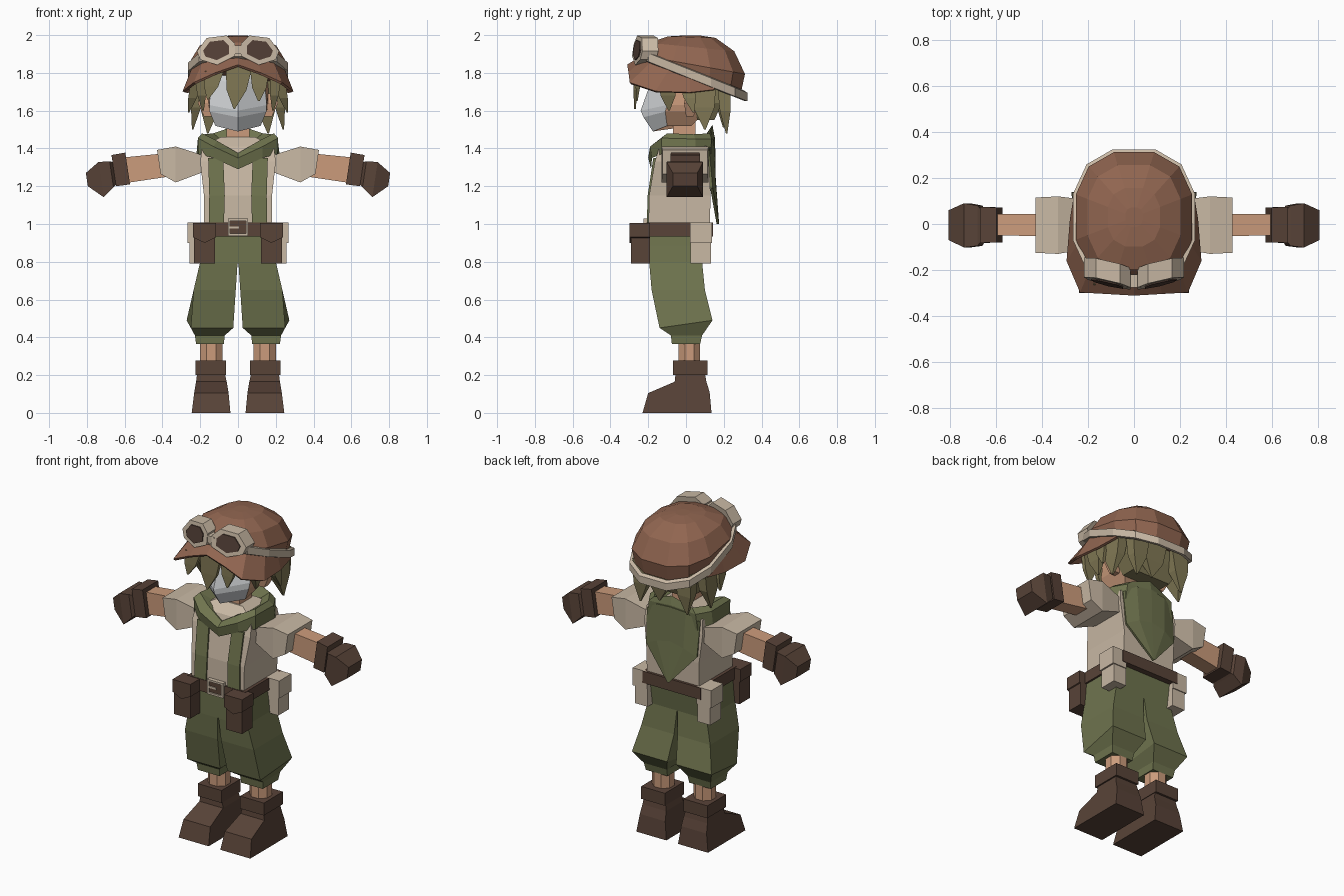
import bpy
import bmesh
import math

if "Cube" in bpy.data.objects:
    bpy.data.objects.remove(bpy.data.objects["Cube"], do_unlink=True)


def material(name, r, g, b):
    mat = bpy.data.materials.new(name)
    mat.use_nodes = True
    mat.diffuse_color = (r, g, b, 1)
    mat.node_tree.nodes["Principled BSDF"].inputs["Base Color"].default_value = (r, g, b, 1)
    return mat


leather = material("dark leather", .098, .056, .039)
hat_brown = material("hat brown", .28, .13, .08)
green = material("olive green", .16, .175, .077)
cream = material("cream cloth", .58, .48, .37)
skin = material("skin", .6, .33, .2)
hair = material("khaki hair", .22, .19, .09)
pale = material("pale face", .68, .7, .72)
lens_dark = material("dark lens", .085, .05, .037)


def loft(name, rings, mat, mirror=False, caps=True, closed=True, thick=0):
    """Skin a list of equal rings, optionally mirrored to the other side."""
    bm = bmesh.new()
    rows = [[bm.verts.new(p) for p in ring] for ring in rings]
    n = len(rows[0])
    for low, high in zip(rows, rows[1:]):
        for i in range(n if closed else n - 1):
            j = (i + 1) % n
            bm.faces.new((low[i], low[j], high[j], high[i]))
    if caps and closed:
        bm.faces.new(rows[0][::-1])
        bm.faces.new(rows[-1])
    bmesh.ops.recalc_face_normals(bm, faces=bm.faces)
    mesh = bpy.data.meshes.new(name)
    bm.to_mesh(mesh)
    bm.free()
    mesh.materials.append(mat)
    ob = bpy.data.objects.new(name, mesh)
    bpy.context.collection.objects.link(ob)
    if thick:
        mod = ob.modifiers.new("thickness", "SOLIDIFY")
        mod.thickness = thick
        mod.offset = 0
    if mirror:
        ob.modifiers.new("mirror", "MIRROR").use_mirror_merge = False
    return ob


def flat(x0, x1, y0, y1, z):
    return [(x0, y0, z), (x1, y0, z), (x1, y1, z), (x0, y1, z)]


def wide(x, y0, y1, z):
    return flat(-x, x, y0, y1, z)


def arm(x, y0, y1, z0, z1, lean=.15):
    """Cross-section of the arm, leaning with its droop."""
    return [(x + lean * (z - 1.3), y, z) for y, z in ((y0, z0), (y1, z0), (y1, z1), (y0, z1))]


def box(name, x0, x1, y0, y1, z0, z1, mat, mirror=False):
    return loft(name, [flat(x0, x1, y0, y1, z0), flat(x0, x1, y0, y1, z1)], mat, mirror)


def plate(name, outline, y0, y1, mat, mirror=False):
    return loft(name, [[(x, y, z) for x, z in outline] for y in (y0, y1)], mat, mirror)


def sym(half):
    """Complete a front-to-back half path into a full ring."""
    return half + [(-x, y, z) for x, y, z in reversed(half) if x > 0]


def open_sym(half):
    return [(-x, y, z) for x, y, z in reversed(half) if x > 0] + half


def spike(name, base, half_x, half_y, tip, mirror=False):
    x, y, z = base
    a, b, c = tip
    t = .004
    mid = flat((x + a) / 2 - half_x * .75, (x + a) / 2 + half_x * .75,
               (y + b) / 2 - half_y * .8, (y + b) / 2 + half_y * .8, z * .45 + c * .55)
    loft(name, [flat(x - half_x, x + half_x, y - half_y, y + half_y, z), mid,
                flat(a - t, a + t, b - t, b + t, c)], hair, mirror)


# Boots
sole = flat(.04, .245, -.23, .135, 0)
toe = [(.05, -.2, .105), (.232, -.2, .105), (.228, .125, .11), (.055, .125, .11)]
loft("boot", [sole, toe, flat(.06, .222, -.06, .108, .165), flat(.07, .216, -.055, .1, .21)],
     leather, True)
box("boot_cuff", .064, .226, -.07, .115, .2, .277, leather, True)

# Lower legs
loft("shin", [[(.142 + .065 * math.cos(k * math.pi / 4 + .39),
                .018 + .062 * math.sin(k * math.pi / 4 + .39), z) for k in range(8)]
              for z in (.25, .42)], skin, True)

# Baggy trousers
bag = [(.025, -.14, .45), (.25, -.14, .45), (.272, .14, .49), (.03, .14, .49)]
loft("trouser_leg", [flat(.075, .222, -.075, .075, .365), flat(.07, .228, -.08, .085, .41), bag,
                     flat(.012, .235, -.182, .1, .65), flat(.002, .2, -.195, .085, .8),
                     flat(0, .19, -.195, .1, .9)], green, True)
loft("trouser_hips", [wide(.197, -.196, .085, .79), wide(.187, -.2, .11, .96)], green)

# Shirt
loft("shirt", [wide(.178, -.2, .125, .94), wide(.18, -.195, .13, 1.15), wide(.2, -.165, .122, 1.33),
               wide(.19, -.14, .11, 1.41), wide(.09, -.08, .07, 1.46)], cream)
loft("sleeve", [arm(.17, -.1, .1, 1.28, 1.36, 0), arm(.33, -.13, .12, 1.22, 1.41, 0),
                arm(.415, -.125, .115, 1.265, 1.392)], cream, True)
loft("suspender", [flat(.075, .155, -.208, -.18, .98), flat(.07, .152, -.203, -.17, 1.15),
                   flat(.078, .158, -.173, -.14, 1.35)], green, True)

# Arms and gloves
loft("forearm", [arm(.38, -.052, .045, 1.25, 1.374), arm(.62, -.05, .042, 1.215, 1.35)], skin, True)
loft("glove_cuff", [arm(.585, -.08, .072, 1.21, 1.378), arm(.66, -.082, .074, 1.2, 1.365)],
     leather, True)
loft("glove_hand", [arm(.65, -.06, .05, 1.215, 1.325), arm(.675, -.095, .08, 1.195, 1.332),
                    arm(.735, -.102, .09, 1.142, 1.328), arm(.81, -.07, .06, 1.2, 1.27)],
     leather, True)

# Belt, buckle and pouches
loft("belt", [wide(.2, -.212, .142, .935), wide(.198, -.21, .142, 1.008)], leather)
box("buckle_side", .042, .054, -.225, -.2, .937, 1.028, cream, True)
for z in (.937, 1.016):
    box("buckle_bar", -.054, .054, -.225, -.2, z, z + .012, cream)
box("buckle_plate", -.044, .044, -.216, -.2, .945, 1.02, leather)
box("buckle_prong", -.044, .005, -.222, -.2, .975, .987, cream)
box("front_pouch", .122, .232, -.292, -.19, .79, .99, leather, True)
plate("front_pouch_flap", [(.116, 1.006), (.238, 1.006), (.238, .93), (.177, .9), (.116, .93)],
      -.3, -.19, leather, True)
box("side_pouch", .17, .258, .025, .132, .79, .99, cream, True)
box("side_pouch_flap", .17, .268, .02, .138, .9, 1.008, cream, True)

# Scarf with a pointed back
loft("scarf", [sym(r) for r in (
    [(0, -.185, 1.29), (.13, -.18, 1.35), (.21, -.13, 1.37), (.22, .05, 1.37), (.17, .13, 1.35), (0, .145, 1.34)],
    [(0, -.2, 1.35), (.13, -.19, 1.41), (.212, -.13, 1.455), (.21, .05, 1.45), (.16, .135, 1.45), (0, .15, 1.47)],
    [(0, -.16, 1.375), (.11, -.14, 1.44), (.19, -.1, 1.48), (.18, .04, 1.475), (.13, .125, 1.48), (0, .14, 1.525)],
    [(0, -.1, 1.36), (.06, -.08, 1.41), (.1, -.05, 1.42), (.1, .03, 1.42), (.06, .07, 1.42), (0, .08, 1.42)])],
    green, caps=False)
loft("scarf_tail", [open_sym(r) for r in (
    [(0, .147, 1.46), (.1, .14, 1.45), (.18, .115, 1.4)],
    [(0, .15, 1.25), (.09, .15, 1.23), (.172, .135, 1.19)],
    [(0, .168, 1.0), (.004, .168, 1.003), (.008, .168, 1.006)])],
    green, closed=False, thick=.014)

# Neck and head, pale on the faces turned forward
box("neck", -.06, .06, -.07, .05, 1.4, 1.56, skin)
head = loft("head", [sym([(0, f, z), (s, g, z + .03), (b, y, z + .03)]) for f, z, s, g, b, y in (
    (-.175, 1.49, .12, -.1, .09, .03), (-.225, 1.565, .15, -.11, .15, .1),
    (-.24, 1.6, .152, -.1, .165, .12), (-.19, 1.74, .14, -.1, .17, .14),
    (-.17, 1.8, .13, -.1, .16, .14))], skin)
head.data.materials.append(pale)
for face in head.data.polygons:
    if face.center.y < -.11 and face.normal.y < -.2:
        face.material_index = 1
loft("ear", [flat(.14, .18, 0, .04, 1.57), flat(.14, .212, -.01, .07, 1.64),
             flat(.14, .2, 0, .06, 1.69)], skin, True)

# Hair
loft("back_hair", [wide(.13, .06, .15, 1.55), wide(.178, .04, .19, 1.64), wide(.19, .02, .22, 1.76)], hair)
spike("fringe_middle", (.005, -.265, 1.83), .07, .014, (-.02, -.27, 1.61))
spike("fringe_left", (.115, -.25, 1.81), .05, .014, (.11, -.26, 1.65))
spike("fringe_right", (-.125, -.25, 1.81), .05, .014, (-.16, -.26, 1.66))
spike("temple_lock", (.2, -.1, 1.78), .03, .05, (.185, -.09, 1.6), True)
spike("side_lock", (.205, .09, 1.76), .035, .07, (.24, .1, 1.5), True)
spike("rear_lock", (.14, .2, 1.74), .06, .035, (.16, .215, 1.48), True)
spike("outer_lock", (.22, .0, 1.76), .03, .04, (.262, .04, 1.59), True)
spike("nape_lock", (.03, .19, 1.72), .08, .035, (.04, .2, 1.51))


# Tilted cap
def oval(scale, z, tilt):
    ring = []
    for k in range(12):
        a = math.radians(15 + 30 * k)
        c, s = math.cos(a), math.sin(a)
        x = math.copysign(abs(c) ** .8, c) * .26 * scale
        y = .03 + math.copysign(abs(s) ** .8, s) * .29 * scale
        ring.append((x, y, z - tilt * y))
    return ring


loft("cap_crown", [oval(.93, 1.76, .2), oval(1, 1.85, .18), oval(.8, 1.94, .1),
                   oval(.45, 1.99, .03), oval(.15, 1.998, 0)], hat_brown)
loft("cap_brim", [open_sym(r) for r in (
    [(0, -.225, 1.89), (.1, -.22, 1.875), (.18, -.175, 1.86), (.235, -.08, 1.83), (.245, .02, 1.8), (.245, .14, 1.75)],
    [(0, -.307, 1.838), (.12, -.3, 1.795), (.23, -.295, 1.745), (.287, -.16, 1.7), (.272, .02, 1.695), (.25, .15, 1.71)])],
    hat_brown, closed=False, thick=.014)

# Goggles and strap
loft("goggle_strap", [oval(.98, 1.775, .4), oval(1.045, 1.78, .4), oval(1.045, 1.825, .4),
                      oval(.98, 1.83, .4)], cream, caps=False)
outline = [(.015, 1.89), (.015, 1.955), (.06, 1.998), (.165, 1.985), (.218, 1.915), (.2, 1.87), (.11, 1.842)]


def goggle(name, scale, front, back, mat):
    rings = []
    for y in (front, back):
        pts = [(.115 + (x - .115) * scale, 1.922 + (z - 1.922) * scale) for x, z in outline]
        rings.append([(x, y + .25 * x + .15 * (z - 1.92), z) for x, z in pts])
    loft(name, rings, mat, True)


goggle("goggle_frame", 1, -.285, -.2, cream)
goggle("goggle_lens", .68, -.291, -.28, lens_dark)
box("goggle_bridge", -.03, .03, -.276, -.22, 1.9, 1.945, cream)
